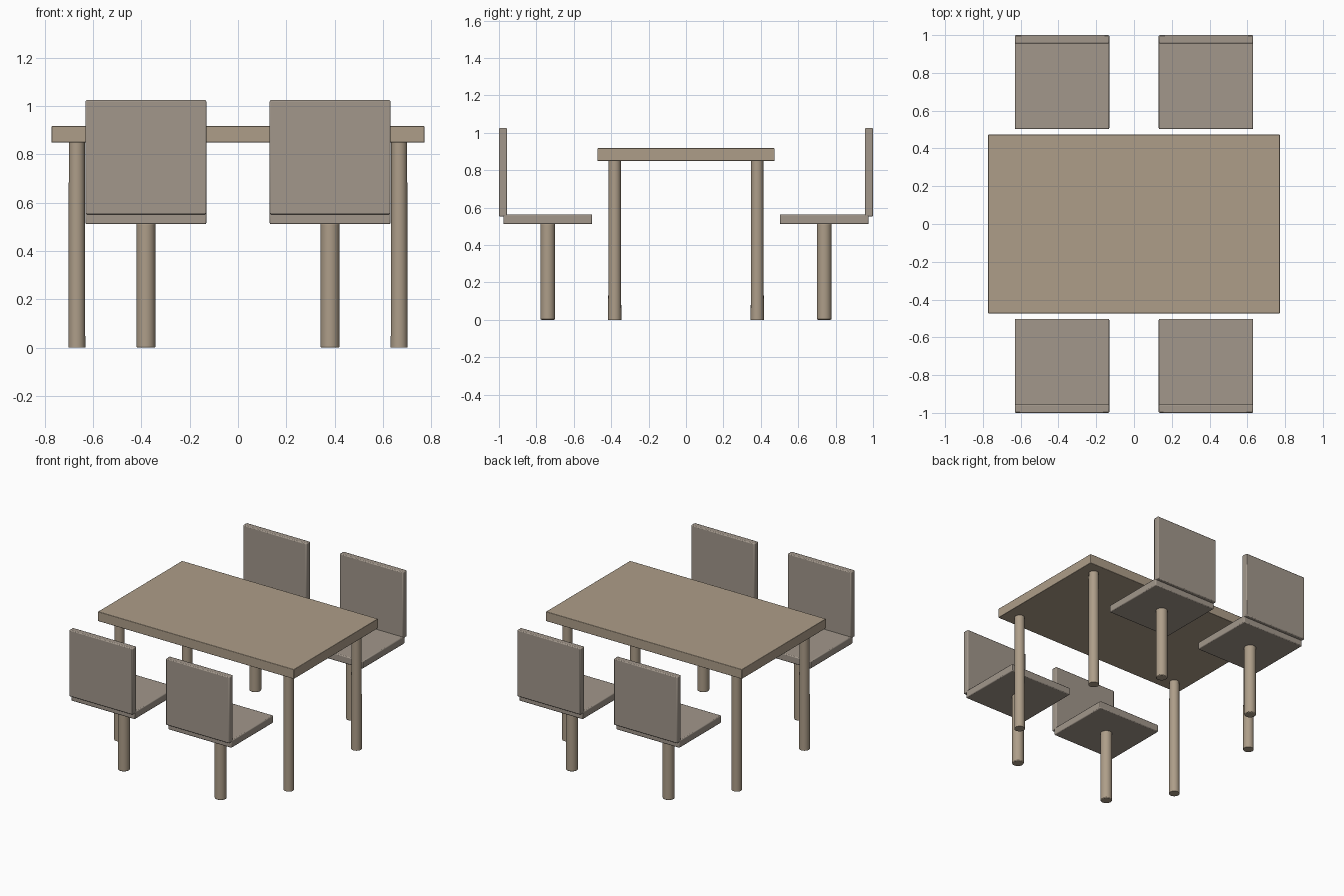
import bpy
from math import radians

if "Cube" in bpy.data.objects:
    bpy.data.objects.remove(bpy.data.objects["Cube"])


def material(name, color):
    m = bpy.data.materials.new(name)
    m.diffuse_color = color
    m.use_nodes = True
    m.node_tree.nodes["Principled BSDF"].inputs["Base Color"].default_value = m.diffuse_color
    return m


wood = material("wood", (0.42, 0.34, 0.25, 1))
panel = material("panel", (0.36, 0.31, 0.26, 1))


def finish(name, mat, bevel):
    ob = bpy.context.object
    ob.name = name
    ob.data.materials.append(mat)
    if bevel:
        mod = ob.modifiers.new("soft_edges", 'BEVEL')
        mod.width = bevel
        mod.segments = 2
        mod.limit_method = 'ANGLE'
        mod.angle_limit = radians(40)
    bpy.ops.object.shade_smooth_by_angle(angle=radians(35))
    return ob


def box(name, x, y, z, mat, bevel):
    """Box from (min, max) pairs."""
    bpy.ops.mesh.primitive_cube_add(size=1, location=[(a + b) / 2 for a, b in (x, y, z)])
    ob = bpy.context.object
    ob.scale = [abs(b - a) for a, b in (x, y, z)]
    bpy.ops.object.transform_apply(location=False, rotation=False, scale=True)
    return finish(name, mat, bevel)


def leg(name, x, y, r_bottom, r_top, height, bevel):
    bpy.ops.mesh.primitive_cone_add(vertices=32, radius1=r_bottom, radius2=r_top,
                                    depth=height, location=(x, y, height / 2))
    return finish(name, wood, bevel)


# Table top
box("table_top", (-0.772, 0.772), (-0.474, 0.474), (0.849, 0.917), wood, 0.003)

for sy, row in ((-1, "front"), (1, "back")):
    for sx, side in ((-1, "left"), (1, "right")):
        tag = f"{row}_{side}"
        # Table leg
        leg(f"table_leg_{tag}", sx * 0.667, sy * 0.381, 0.035, 0.033, 0.852, 0)
        # Chair: seat, backrest overlapping its outer edge, single post
        cx = sx * 0.381
        width = (cx - 0.25, cx + 0.25)
        box(f"chair_seat_{tag}", width, sorted((sy * 0.502, sy * 0.976)),
            (0.511, 0.564), panel, 0.006)
        box(f"chair_back_{tag}", width, sorted((sy * 0.956, sy * 1.0)),
            (0.552, 1.025), panel, 0.006)
        leg(f"chair_post_{tag}", cx, sy * 0.739, 0.039, 0.039, 0.515, 0.005)
